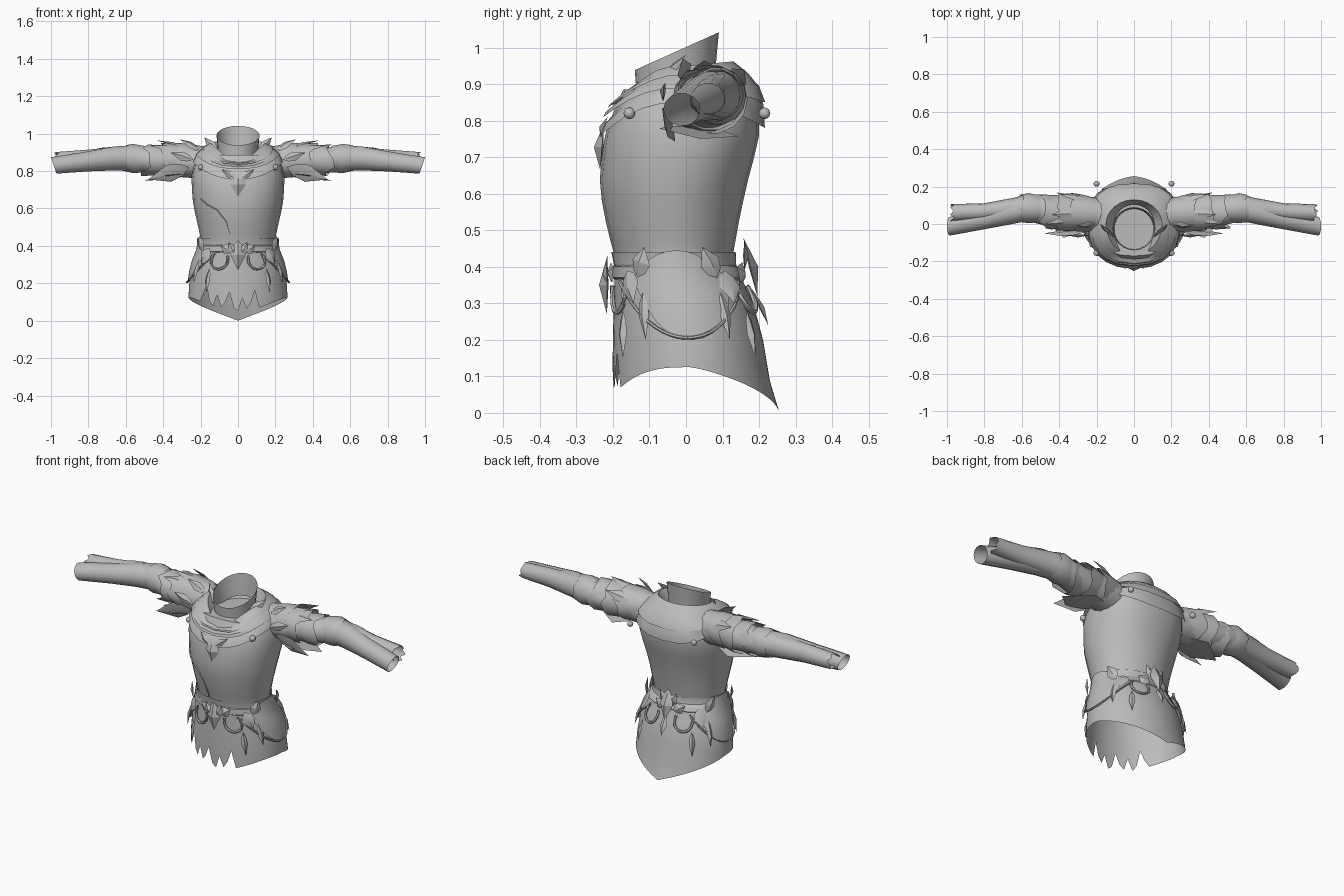
import bpy, math, random
from mathutils import Vector

random.seed(4)
cube = bpy.data.objects.get("Cube")
if cube:
    bpy.data.objects.remove(cube)

grey = bpy.data.materials.new("plain grey")
grey.use_nodes = True
grey.diffuse_color = (0.5, 0.5, 0.5, 1)
grey.node_tree.nodes["Principled BSDF"].inputs["Base Color"].default_value = (0.5, 0.5, 0.5, 1)
FRONT, BACK = -math.pi / 2, math.pi / 2


def add(name, verts, faces, angle=35):
    me = bpy.data.meshes.new(name)
    me.from_pydata([tuple(v) for v in verts], [], faces)
    me.materials.append(grey)
    ob = bpy.data.objects.new(name, me)
    bpy.context.collection.objects.link(ob)
    bpy.ops.object.select_all(action='DESELECT')
    ob.select_set(True)
    bpy.context.view_layer.objects.active = ob
    bpy.ops.object.mode_set(mode='EDIT')
    bpy.ops.mesh.select_all(action='SELECT')
    bpy.ops.mesh.normals_make_consistent(inside=False)
    bpy.ops.object.mode_set(mode='OBJECT')
    bpy.ops.object.shade_smooth_by_angle(angle=math.radians(angle))
    return ob


def loft(name, rings, cap_last=False):
    n = len(rings[0])
    faces = [(i * n + k, i * n + (k + 1) % n, (i + 1) * n + (k + 1) % n, (i + 1) * n + k)
             for i in range(len(rings) - 1) for k in range(n)]
    if cap_last:
        faces.append(tuple(range((len(rings) - 1) * n, len(rings) * n)))
    return add(name, [p for r in rings for p in r], faces)


# Body outline: height, half width, front depth, back depth
BODY = [(0, .26, -.19, .25), (.1, .26, -.195, .22), (.2, .255, -.195, .205), (.3, .24, -.19, .18),
        (.41, .195, -.19, .125), (.5, .212, -.215, .14), (.62, .24, -.238, .165), (.75, .25, -.225, .2),
        (.82, .24, -.2, .2), (.88, .215, -.175, .19), (.93, .165, -.135, .15), (.97, .115, -.125, .1)]


def power(v, e):
    return math.copysign(abs(v) ** e, v)


def surf(a, z, off=0.0):
    z = min(max(z, 0), .969)
    for lo, hi in zip(BODY, BODY[1:]):
        if lo[0] <= z <= hi[0]:
            t = (z - lo[0]) / (hi[0] - lo[0])
            w, f, b = (p + (q - p) * t for p, q in zip(lo[1:], hi[1:]))
            break
    # the shoulders are squarer than the waist
    e = 1 - .2 * min(1, max(0, (z - .6) / .2))
    return Vector(((w + off) * power(math.cos(a), e),
                   (f + b) / 2 + ((b - f) / 2 + off) * power(math.sin(a), e), z))


def angles(n):
    return [2 * math.pi * k / n for k in range(n)]


def leaf(name, base, tip, out, width, bulge=.012):
    base, tip, out = Vector(base), Vector(tip), Vector(out).normalized()
    side = (tip - base).cross(out).normalized() * width / 2
    p, q = base.lerp(tip, .2), base.lerp(tip, .5)
    verts = [base, p + side * .7, q + side, tip, q - side, p - side * .7,
             q + out * bulge, q - out * .004]
    faces = [f for k in range(6) for f in ((k, (k + 1) % 6, 6), ((k + 1) % 6, k, 7))]
    return add(name, verts, faces, 20)


def cord(name, path, r, sides=6):
    rings = []
    for i, p in enumerate(path):
        d = (path[min(i + 1, len(path) - 1)] - path[max(i - 1, 0)]).normalized()
        u = d.cross(Vector((.3, .2, 1))).normalized()
        v = d.cross(u)
        rings.append([p + (u * math.cos(a) + v * math.sin(a)) * r for a in angles(sides)])
    return loft(name, rings, True)


def sleeve(name, s, rings, n=14, jag=0.0, slant=0.0):
    # each ring: x, centre y, centre z, half depth, half height
    out = []
    for i, (x, y, z, ry, rz) in enumerate(rings):
        end = i == len(rings) - 1
        out.append([Vector((s * (x + end * (slant * math.sin(a) - jag * random.random())),
                            y + ry * math.cos(a), z + rz * math.sin(a))) for a in angles(n)])
    return loft(name, out)


# Bodice and skirt
ring = angles(24)
loft("bodice", [[surf(a, z) for a in ring] for z in (.38, .41, .46, .52, .58, .64, .7, .76, .82, .86, .885)],
     cap_last=True)


def hem(k, a):
    front = max(0, -math.sin(a))
    tail = max(0, 1 - abs(a - BACK) / BACK)
    z = .125 - .125 * tail ** 1.3 - .075 * front ** 3
    if front > .6 and -.75 < math.cos(a) < .4:
        z += (0, .07, .01, .04, .1, .02)[k % 6]
    return z


skirt_ring = angles(72)
hems = [hem(k, a) for k, a in enumerate(skirt_ring)]
loft("skirt", [[surf(a, .44 + (h - .44) * t, .006) for a, h in zip(skirt_ring, hems)]
               for t in (0, .1, .3, .55, .8, 1)])

# Side tassets with a rounded lower edge
for s in (1, -1):
    verts, faces, cols = [], [], 11
    for j in range(5):
        for i in range(cols):
            u = i / (cols - 1) * 2 - 1
            top, low = .445 - .07 * u * u, .2 + .15 * abs(u) ** 2.2
            p = surf(.05 + u * .75, top + (low - top) * j / 4, .016)
            verts.append((s * p.x, p.y, p.z))
    for j in range(4):
        for i in range(cols - 1):
            k = j * cols + i
            faces.append((k, k + 1, k + cols + 1, k + cols))
    add("side_tasset", verts, faces)


# Collar, tilted toward the front and pointed at the throat
def collar_ring(r, drop):
    return [Vector((r * math.cos(a), -.025 + r * math.sin(a),
                    .99 + .45 * r * math.sin(a) - drop * (1 + .5 * max(0, -math.sin(a)) ** 6))) for a in ring]


loft("collar", [collar_ring(.105, .12), collar_ring(.108, .07), collar_ring(.115, 0)])

# Loose cowl: each fold rises from the neck to a crest, then falls to its hem
for i, (grow, crest, front_z, side_z, back_z, off) in enumerate(
        ((.026, -.03, .755, .85, .78, .016), (.012, -.012, .81, .89, .85, .022), (0, 0, .835, .925, .905, .02))):
    inner, top, low, edge = [], [], [], []
    for a in ring:
        f, b = max(0, -math.sin(a)), max(0, math.sin(a))
        rise = .95 + crest + .012 * b - .1 * f ** 3
        rx, ry = .15 + grow, (.13 if b else .165) + grow
        inner.append(Vector((.11 * math.cos(a), -.01 + .115 * math.sin(a), rise - .06)))
        top.append(Vector((rx * math.cos(a), ry * math.sin(a), rise)))
        z = side_z + (front_z - side_z) * f ** 2.5 + (back_z - side_z) * b ** 1.5
        low.append(surf(a, z + (rise - z) * .45, off))
        edge.append(surf(a, z, off))
    loft("cowl_fold_%d" % (i + 1), [inner, top, low, edge])

# Chest ornament
leaf("chest_ornament", (0, -.225, .79), (0, -.235, .665), (0, -1, 0), .085, .022)
for s in (1, -1):
    leaf("chest_wing", (s * .015, -.235, .755), (s * .085, -.215, .81), (0, -1, .1), .04)
    leaf("cowl_point", (s * .11, -.07, .9), (s * .18, .0, .98), (s * .3, -1, .3), .05)
cord("bodice_seam", [surf(FRONT - d, z, .001) for d, z in
                     ((.95, .65), (.75, .62), (.5, .59), (.3, .53), (.22, .46), (.25, .41))], .004, 4)

for s in (1, -1):
    # Arms
    sleeve("upper_sleeve", s, [(.17, .05, .845, .09, .09), (.3, .055, .85, .095, .085), (.45, .07, .855, .085, .07),
                               (.55, .085, .865, .074, .068), (.62, .082, .868, .066, .066)])
    sleeve("forearm_sleeve", s, [(.57, .082, .868, .066, .068), (.66, .065, .868, .067, .066),
                                 (.8, .03, .852, .058, .055), (.985, -.012, .83, .05, .045)], slant=.015)
    sleeve("bracer", s, [(.6, .09, .87, .058, .066), (.8, .066, .864, .045, .052),
                         (.985, .06, .86, .046, .042)], jag=.025)
    sleeve("elbow_cuff", s, [(.5, .08, .864, .07, .072), (.56, .085, .867, .08, .08),
                             (.62, .083, .87, .074, .07)], jag=.03)
    # Overlapping shoulder plates
    for x, r, z in ((.2, .096, .86), (.28, .098, .858), (.37, .089, .858)):
        sleeve("shoulder_plate", s, [(x, .055, z, r * .85, r * .8), (x + .07, .06, z, r, r * .93),
                                     (x + .15, .068, z, r * 1.03, r * .97)], jag=.05)
    # Shoulder feathers
    for bx, by, bz, tx, ty, tz, w in ((.2, .0, .91, .31, -.01, .97, .05), (.25, .06, .92, .44, .05, .965, .07),
                                      (.32, .02, .92, .47, .0, .935, .06), (.24, .13, .9, .4, .16, .94, .06),
                                      (.24, -.06, .86, .36, -.06, .9, .05)):
        leaf("shoulder_feather", (s * bx, by, bz), (s * tx, ty, tz), (0, by - .06, bz - .84), w)
    leaf("underarm_flap", (s * .24, .03, .785), (s * .5, .04, .75), (0, -.1, -1), .22, .015)
    leaf("front_arm_flap", (s * .26, -.045, .82), (s * .48, -.05, .755), (0, -1, -.4), .1, .012)
    # Loose strip of cloth along the forearm
    leaf("forearm_strip", (s * .64, .1, .93), (s * .8, .07, .91), (0, .2, 1), .04, .006)

    # Studs at front and back of the shoulders
    for y in (-.155, .215):
        bpy.ops.mesh.primitive_ico_sphere_add(subdivisions=2, radius=.016, location=(s * .2, y, .82))
        bpy.context.object.name = "shoulder_stud"
        bpy.context.object.data.materials.append(grey)
        bpy.ops.object.shade_smooth_by_angle()

    # Belt leaves, rings, cords and feathers, for front and back
    for mid, way in ((FRONT, 1), (BACK, -1)):
        def at(d, z, off):
            return surf(mid + s * way * d, z, off)

        for d0, z0, d1, z1, w in ((.15, .37, .42, .40, .06), (.75, .39, .85, .3, .07),
                                  (.95, .37, 1.15, .455, .06)):
            p = at(d0, z0, .02)
            leaf("belt_leaf", p, at(d1, z1, .025), (p.x, p.y, 0), w, .012)
        for d, z0, z1 in ((.62, .28, .15), (1.0, .33, .2)):
            p = at(d, z0, .02)
            leaf("hanging_feather", p, at(d + .03, z1, .024), (p.x, p.y, 0), .032)
        cord("belt_ring", [at(.42 + .2 * math.cos(t), .325 + .05 * math.sin(t), .016)
                           for t in [math.pi * (.85 + 1.3 * k / 12) for k in range(13)]], .007)
        cord("draped_cord", [at(.55 + 1.02 * t, .36 - .155 * math.sin(t * 1.57), .02)
                             for t in [k / 10 for k in range(11)]], .005)

# Belt band and centre ornaments
loft("belt_band", [[surf(a, z, o) for a in ring] for z, o in ((.365, .006), (.37, .012), (.4, .012), (.405, .006))])
for mid, lift in ((FRONT, 0), (BACK, .05)):
    out = (0, math.sin(mid), 0)
    leaf("belt_ornament", surf(mid, .43 + lift, .02), surf(mid, .27 + lift, .025), out, .08, .022)
    for d in (-.14, .14):
        leaf("belt_ornament_wing", surf(mid + d * .3, .34 + lift, .025), surf(mid + d * 1.6, .42 + lift, .03), out, .05)
leaf("back_feather", surf(BACK, .34, .02), surf(BACK, .24, .03), (0, 1, 0), .04)
